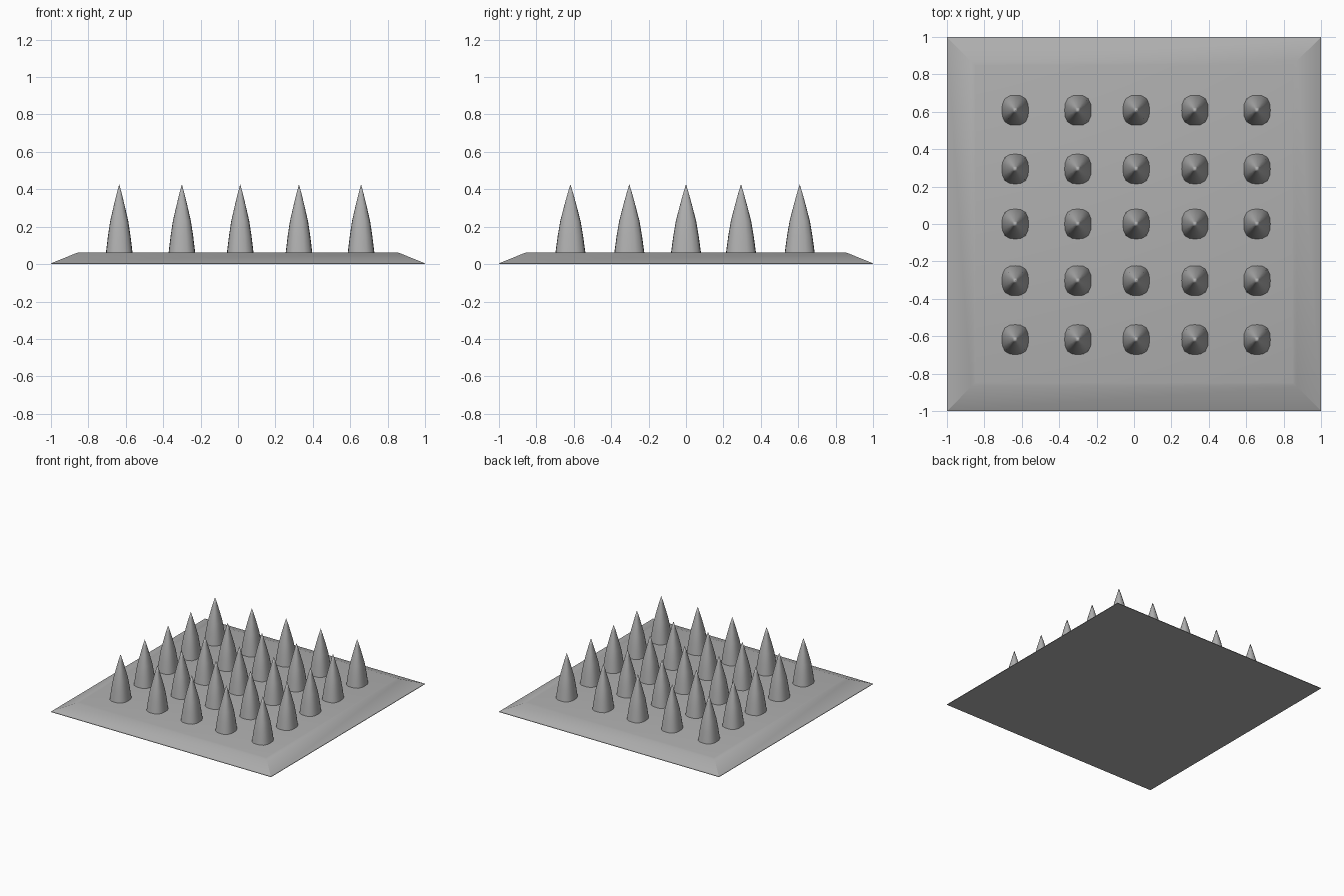
import bpy, bmesh, math

if "Cube" in bpy.data.objects:
    bpy.data.objects.remove(bpy.data.objects["Cube"])

grey = bpy.data.materials.new("dark_grey")
grey.diffuse_color = (0.43, 0.43, 0.43, 1)
grey.use_nodes = True
grey.node_tree.nodes["Principled BSDF"].inputs["Base Color"].default_value = grey.diffuse_color


def make_object(name, bm, angle):
    bmesh.ops.recalc_face_normals(bm, faces=bm.faces[:])
    mesh = bpy.data.meshes.new(name)
    bm.to_mesh(mesh)
    bm.free()
    mesh.materials.append(grey)
    obj = bpy.data.objects.new(name, mesh)
    bpy.context.collection.objects.link(obj)
    bpy.ops.object.select_all(action='DESELECT')
    obj.select_set(True)
    bpy.context.view_layer.objects.active = obj
    bpy.ops.object.shade_smooth_by_angle(angle=math.radians(angle))
    return obj


def add_ring(bm, points, z):
    return [bm.verts.new((x, y, z)) for x, y in points]


def bridge(bm, low, high):
    n = len(low)
    for i in range(n):
        j = (i + 1) % n
        bm.faces.new((low[i], low[j], high[j], high[i]))


# Base plate: square with a sloped rim and a softened upper edge
bm = bmesh.new()
corners = [(-1, -1), (1, -1), (1, 1), (-1, 1)]
rings = [add_ring(bm, [(x * r, y * r) for x, y in corners], z)
         for r, z in [(1, 0), (1, 0.004), (0.872, 0.056),
                      (0.861, 0.060), (0.848, 0.063)]]
for low, high in zip(rings, rings[1:]):
    bridge(bm, low, high)
bm.faces.new(rings[0])
bm.faces.new(rings[-1])
make_object("base_plate", bm, 30)


# Spike: rounded-square footprint tapering in a slight curve to a point
def outline(scale, power, sides=16):
    pts = []
    for i in range(sides):
        a = 2 * math.pi * i / sides
        c, s = math.cos(a), math.sin(a)
        r = (abs(c) ** power + abs(s) ** power) ** (-1 / power)
        pts.append((0.071 * scale * r * c, 0.080 * scale * r * s))
    return pts


bm = bmesh.new()
rings = [add_ring(bm, outline(s, p), z)
         for z, s, p in [(0.062, 1.0, 2.8), (0.15, 0.85, 2.8),
                         (0.23, 0.68, 2.8), (0.31, 0.42, 2.9),
                         (0.38, 0.18, 3.0)]]
for low, high in zip(rings, rings[1:]):
    bridge(bm, low, high)
tip = bm.verts.new((0, 0, 0.427))
top = rings[-1]
for i in range(len(top)):
    bm.faces.new((top[i], top[(i + 1) % len(top)], tip))
spike = make_object("spike", bm, 40)

# Grid of spikes sharing one mesh
xs = [-0.635, -0.30, 0.012, 0.326, 0.658]
ys = [-0.618, -0.303, 0.0, 0.294, 0.608]
for row, y in enumerate(ys):
    for col, x in enumerate(xs):
        obj = spike if row == col == 0 else spike.copy()
        obj.name = f"spike_{row + 1}_{col + 1}"
        obj.location = (x, y, 0)
        if obj is not spike:
            bpy.context.collection.objects.link(obj)
